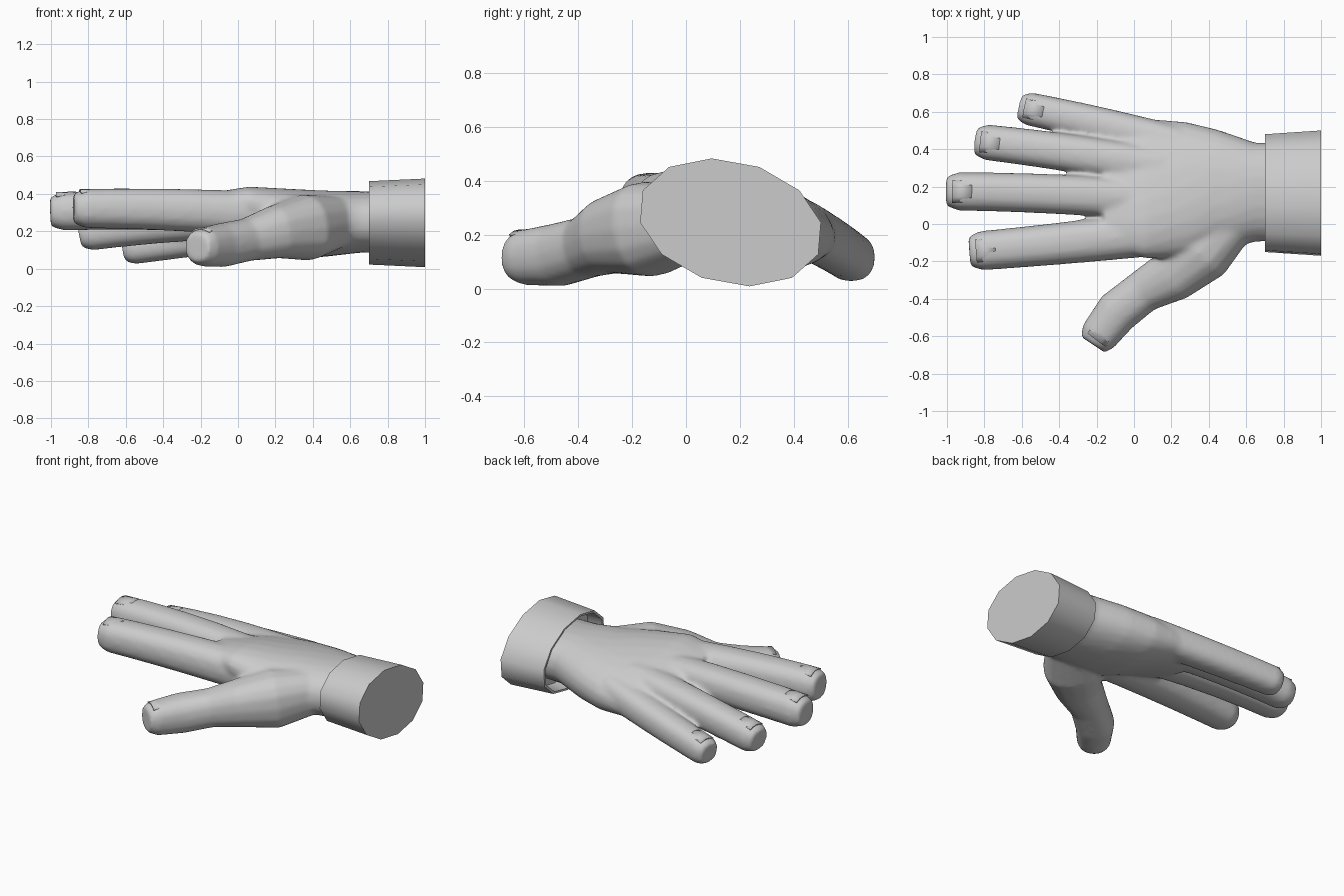
import bpy, bmesh, math
from mathutils import Vector

if "Cube" in bpy.data.objects:
    bpy.data.objects.remove(bpy.data.objects["Cube"])

skin = bpy.data.materials.new("light grey")
skin.diffuse_color = (0.6, 0.6, 0.6, 1)
skin.use_nodes = True
skin.node_tree.nodes["Principled BSDF"].inputs["Base Color"].default_value = skin.diffuse_color


def finish(name, bm):
    bmesh.ops.recalc_face_normals(bm, faces=bm.faces)
    mesh = bpy.data.meshes.new(name)
    bm.to_mesh(mesh)
    bm.free()
    mesh.materials.append(skin)
    obj = bpy.data.objects.new(name, mesh)
    bpy.context.collection.objects.link(obj)
    return obj


def skin_rings(bm, rings):
    """Join successive rings of vertices and cap both ends."""
    for a, b in zip(rings, rings[1:]):
        for i in range(len(a)):
            j = (i + 1) % len(a)
            bm.faces.new((a[i], a[j], b[j], b[i]))
    bm.faces.new(rings[0])
    bm.faces.new(rings[-1])


def frame(d, roll=0.0):
    side = d.cross(Vector((0, 0, 1))).normalized()
    up = side.cross(d)
    c, s = math.cos(roll), math.sin(roll)
    return side * c + up * s, up * c - side * s


def rounded_ring(bm, centre, side, up, w, h, sides=16, power=0.85):
    ring = []
    for k in range(sides):
        c, s = (f(math.tau * k / sides) for f in (math.cos, math.sin))
        ring.append(bm.verts.new(centre
                                 + side * math.copysign(abs(c) ** power, c) * w
                                 + up * math.copysign(abs(s) ** power, s) * h))
    return ring


def tube(bm, points, radii):
    rings = []
    for i, p in enumerate(points):
        d = points[min(i + 1, len(points) - 1)] - points[max(i - 1, 0)]
        side, up = frame(d.normalized())
        rings.append(rounded_ring(bm, p, side, up, radii[i], radii[i]))
    skin_rings(bm, rings)


def add_nail(name, tip, d, r):
    """Thin curved plate on the back of a fingertip."""
    side, up = frame(d)
    bm = bmesh.new()
    rows = []
    for t in (-0.14, -0.035):
        rows.append([bm.verts.new(tip + d * t + side * s * r * 0.58
                                  + up * r * (0.975 - 0.17 * s * s))
                     for s in (-1, -0.5, 0, 0.5, 1)])
    for k in range(4):
        bm.faces.new((rows[0][k], rows[0][k + 1], rows[1][k + 1], rows[1][k]))
    nail = finish(name + "_nail", bm)
    nail.data.shade_smooth()
    thick = nail.modifiers.new("thickness", 'SOLIDIFY')
    thick.thickness = 0.008
    thick.offset = 0


def add_finger(bm, name, base, middle, tip, r0, r1):
    """Gently bent finger through three points, with a blunt tip."""
    a, b, c = Vector(base), Vector(middle), Vector(tip)
    steps = (0, 0.2, 0.4, 0.6, 0.8, 0.94, 1)
    points = [a * (2 * t - 1) * (t - 1) + b * 4 * t * (1 - t) + c * t * (2 * t - 1)
              for t in steps]
    radii = [r0 + (r1 - r0) * t for t in steps]
    radii[-1] *= 0.77
    tube(bm, points, radii)
    add_nail(name, c, (c - points[-3]).normalized(), r1)


bm = bmesh.new()

# Palm: x, y, z, half width, half height; slopes down towards the little finger
rings = []
for x, y, z, w, h in ((0.86, 0.17, 0.25, 0.26, 0.16), (0.65, 0.17, 0.25, 0.265, 0.165),
                      (0.45, 0.18, 0.24, 0.325, 0.175), (0.28, 0.18, 0.245, 0.37, 0.17),
                      (0.06, 0.19, 0.27, 0.385, 0.135), (-0.16, 0.17, 0.285, 0.31, 0.085)):
    roll = -math.radians(min(15, max(0, 26 * (0.66 - x))))
    side, up = frame(Vector((-1, 0, 0)), roll)
    rings.append(rounded_ring(bm, Vector((x, y, z)), side, up, w, h, 24, 0.9))
skin_rings(bm, rings)

# Four fingers
add_finger(bm, "index", (0.2, -0.04, 0.285), (-0.35, -0.1, 0.315), (-0.88, -0.148, 0.322), 0.122, 0.104)
add_finger(bm, "middle", (0.18, 0.12, 0.285), (-0.42, 0.16, 0.312), (-1.004, 0.175, 0.304), 0.11, 0.103)
add_finger(bm, "ring", (0.15, 0.3, 0.275), (-0.36, 0.382, 0.242), (-0.845, 0.443, 0.185), 0.108, 0.095)
add_finger(bm, "little", (0.24, 0.42, 0.23), (-0.2, 0.535, 0.165), (-0.61, 0.625, 0.105), 0.102, 0.088)

# Thumb: thick root, narrow joint, wider pad
thumb = [Vector(p) for p in ((0.52, 0.02, 0.25), (0.36, -0.14, 0.22), (0.2, -0.28, 0.195),
                             (0.05, -0.36, 0.155), (-0.09, -0.47, 0.125),
                             (-0.19, -0.6, 0.115), (-0.22, -0.645, 0.115))]
tube(bm, thumb, (0.14, 0.178, 0.142, 0.115, 0.118, 0.103, 0.078))
add_nail("thumb", thumb[-1], (thumb[-1] - thumb[-3]).normalized(), 0.1)

# Fuse palm and digits into one smooth skin
hand = finish("hand", bm)
fuse = hand.modifiers.new("fuse", 'REMESH')
fuse.mode = 'VOXEL'
fuse.voxel_size = 0.012
fuse.use_smooth_shade = True
soft = hand.modifiers.new("soften", 'SMOOTH')
soft.factor = 0.5
soft.iterations = 14

# Cuff: twelve-sided leaning oval with a recessed opening around the wrist
bm = bmesh.new()
rings = []
for x, scale in ((1.0, 1.0), (0.7, 0.94), (0.7, 0.89), (0.8, 0.87)):
    ring = []
    for k in range(12):
        c, s = math.cos(math.tau * k / 12), math.sin(math.tau * k / 12)
        ring.append(bm.verts.new((x, 0.165 + scale * (0.335 * c - 0.07 * s),
                                  0.245 + scale * 0.237 * s)))
    rings.append(ring)
skin_rings(bm, rings)
cuff = finish("cuff", bm)
bpy.context.view_layer.objects.active = cuff
cuff.select_set(True)
bpy.ops.object.shade_smooth_by_angle(angle=math.radians(50))
